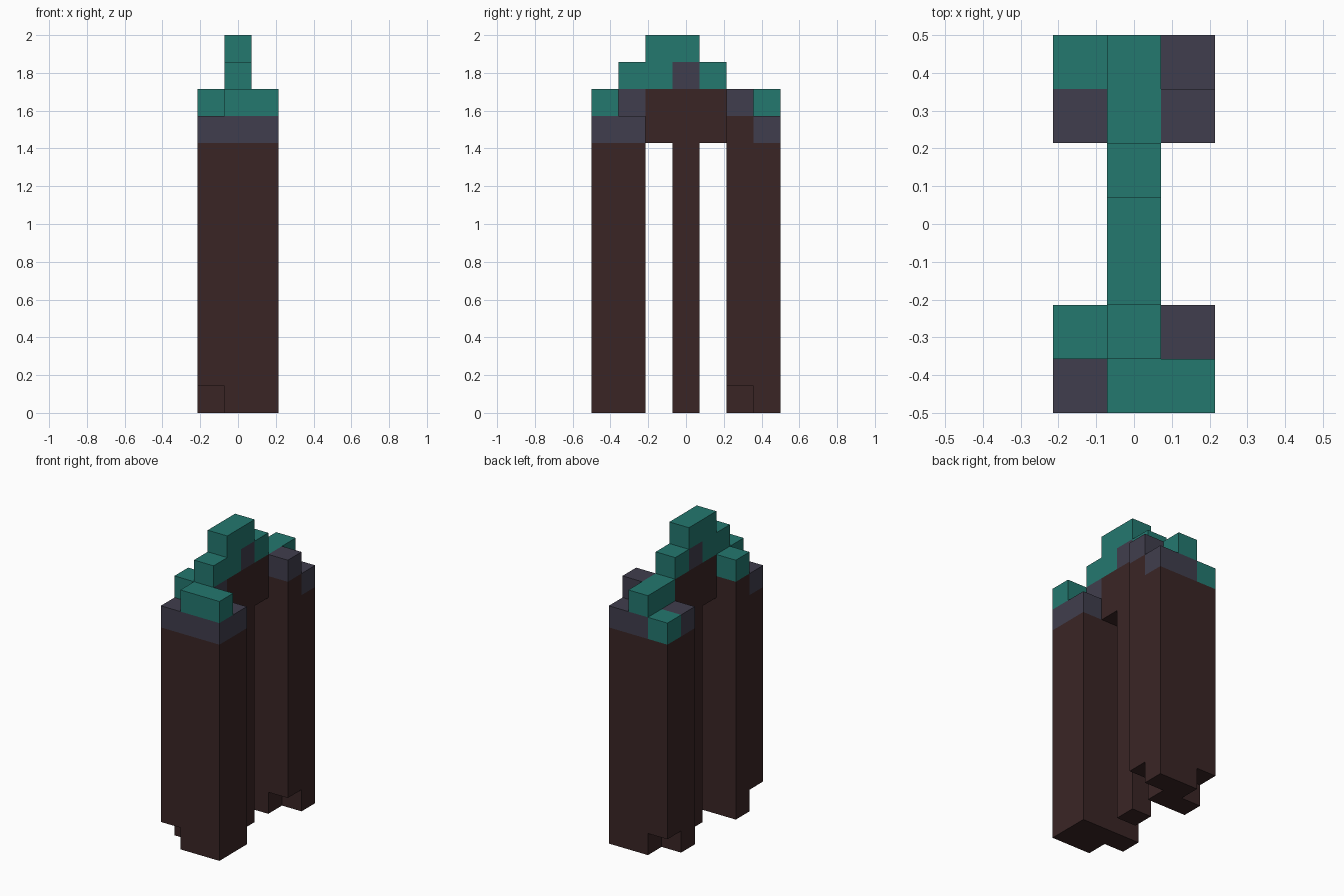
import bpy
import bmesh
from mathutils import Vector

cube = bpy.data.objects.get("Cube")
if cube:
    bpy.data.objects.remove(cube, do_unlink=True)

U = 1 / 7                                   # edge of one block
SIZE = Vector((3, 7, 0))                    # footprint in blocks


def make_material(name, rgb):
    mat = bpy.data.materials.new(name)
    mat.use_nodes = True
    mat.diffuse_color = (*rgb, 1)
    mat.node_tree.nodes["Principled BSDF"].inputs["Base Color"].default_value = (*rgb, 1)
    return mat


MATS = {
    "bark": make_material("dark brown", (0.042, 0.0185, 0.0185)),
    "stone": make_material("slate grey", (0.051, 0.048, 0.074)),
    "moss": make_material("teal", (0.0176, 0.188, 0.159)),
}
NAMES = list(MATS)
cells = {}                                  # block position -> (part, colour)


def fill(part, colour, x, y, z):
    """Fill a box of blocks; each range is (first, last), later calls repaint."""
    for i in range(x[0], x[1] + 1):
        for j in range(y[0], y[1] + 1):
            for k in range(z[0], z[1] + 1):
                cells[i, j, k] = (part, colour)


def block(part, colour, i, j, k):
    fill(part, colour, (i, i), (j, j), (k, k))


# Posts
fill("front_post", "bark", (0, 2), (0, 1), (0, 9))
fill("middle_post", "bark", (1, 1), (3, 3), (0, 9))
fill("back_post", "bark", (0, 2), (5, 6), (0, 9))
for missing in ((0, 0, 0), (0, 6, 0), (2, 5, 0)):
    del cells[missing]

# Beam joining the posts
fill("beam", "bark", (1, 1), (2, 4), (10, 11))

# Front cap
fill("front_cap", "stone", (0, 2), (0, 1), (10, 10))
block("front_cap", "bark", 0, 1, 10)
block("front_cap", "stone", 1, 1, 11)
fill("front_cap", "moss", (1, 2), (0, 0), (11, 11))
block("front_cap", "moss", 0, 1, 11)

# Back cap
fill("back_cap", "stone", (0, 2), (5, 6), (10, 10))
block("back_cap", "bark", 2, 5, 10)
block("back_cap", "stone", 2, 5, 11)
block("back_cap", "moss", 0, 6, 10)
fill("back_cap", "moss", (1, 1), (5, 6), (11, 11))

# Stepped ridge
fill("ridge", "moss", (1, 1), (1, 4), (12, 12))
block("ridge", "stone", 1, 3, 12)
fill("ridge", "moss", (1, 1), (2, 3), (13, 13))


def build(part):
    """Make one object from the exposed sides of a part's blocks."""
    bm = bmesh.new()
    for pos, (owner, colour) in cells.items():
        if owner != part:
            continue
        centre = Vector(pos) + Vector((0.5, 0.5, 0.5)) - SIZE / 2
        for axis in range(3):
            for sign in (-1, 1):
                n = Vector((0, 0, 0))
                n[axis] = sign
                if tuple(int(p + d) for p, d in zip(pos, n)) in cells:
                    continue
                a = Vector((0, 0, 0))
                a[(axis + 1) % 3] = 0.5
                b = n.cross(a)
                mid = centre + n / 2
                corners = (mid - a - b, mid + a - b, mid + a + b, mid - a + b)
                face = bm.faces.new([bm.verts.new(c * U) for c in corners])
                face.material_index = NAMES.index(colour)
    bmesh.ops.remove_doubles(bm, verts=bm.verts[:], dist=0.001)
    bmesh.ops.dissolve_limit(bm, angle_limit=0.01, verts=bm.verts[:],
                             edges=bm.edges[:], delimit={"MATERIAL"})
    mesh = bpy.data.meshes.new(part)
    bm.to_mesh(mesh)
    bm.free()
    for mat in MATS.values():
        mesh.materials.append(mat)
    bpy.context.collection.objects.link(bpy.data.objects.new(part, mesh))


for part in sorted({owner for owner, _ in cells.values()}):
    build(part)
